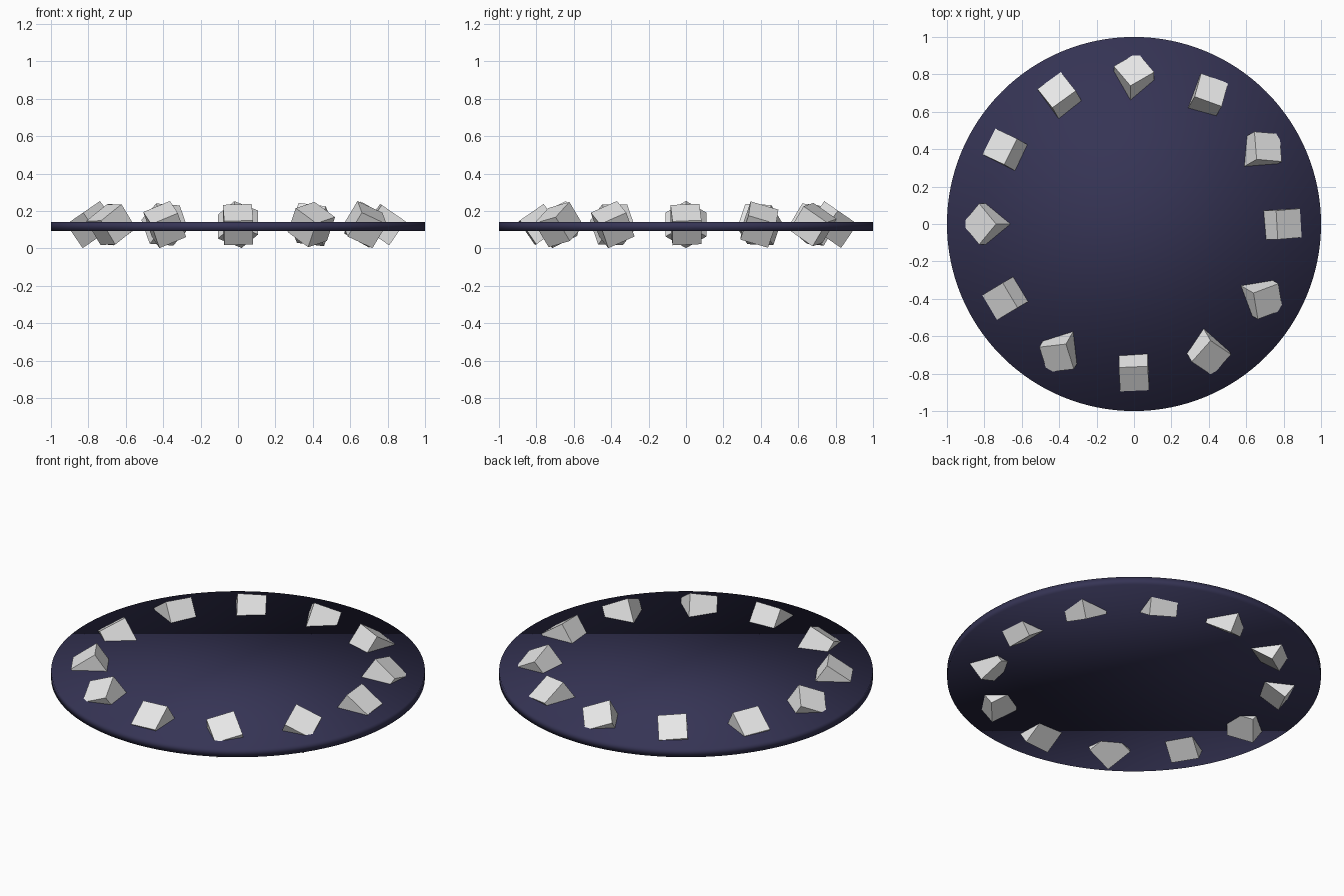
import bpy, math
from mathutils import Matrix

if "Cube" in bpy.data.objects:
    bpy.data.objects.remove(bpy.data.objects["Cube"])


def material(name, color):
    m = bpy.data.materials.new(name)
    m.diffuse_color = (*color, 1)
    m.use_nodes = True
    m.node_tree.nodes["Principled BSDF"].inputs["Base Color"].default_value = m.diffuse_color
    return m


navy = material("dark navy", (0.036, 0.034, 0.090))
pale = material("pale grey", (0.80, 0.80, 0.80))

# Thin round plate, softly shaded all over
bpy.ops.mesh.primitive_cylinder_add(vertices=128, radius=1, depth=0.048,
                                    location=(0, 0, 0.117))
plate = bpy.context.object
plate.name = "round_plate"
plate.data.materials.append(navy)
bpy.ops.object.shade_smooth()

# Ring of hour blocks: each leans outward and has its own twist
SIDE, RING, HEIGHT = 0.155, 0.784, 0.127
LEAN = math.radians(34.5)
TWISTS = [4, -30, 12, 35, 7, 4, 45, 1, 42, 3, 22, 45]

for i, twist in enumerate(TWISTS):
    bpy.ops.mesh.primitive_cube_add(size=SIDE)
    block = bpy.context.object
    block.name = f"hour_block_{i + 1}"
    block.data.materials.append(pale)
    block.matrix_world = (Matrix.Rotation(math.radians(30 * i), 4, 'Z')
                          @ Matrix.Translation((RING, 0, HEIGHT))
                          @ Matrix.Rotation(LEAN, 4, 'Y')
                          @ Matrix.Rotation(math.radians(twist), 4, 'Z'))
